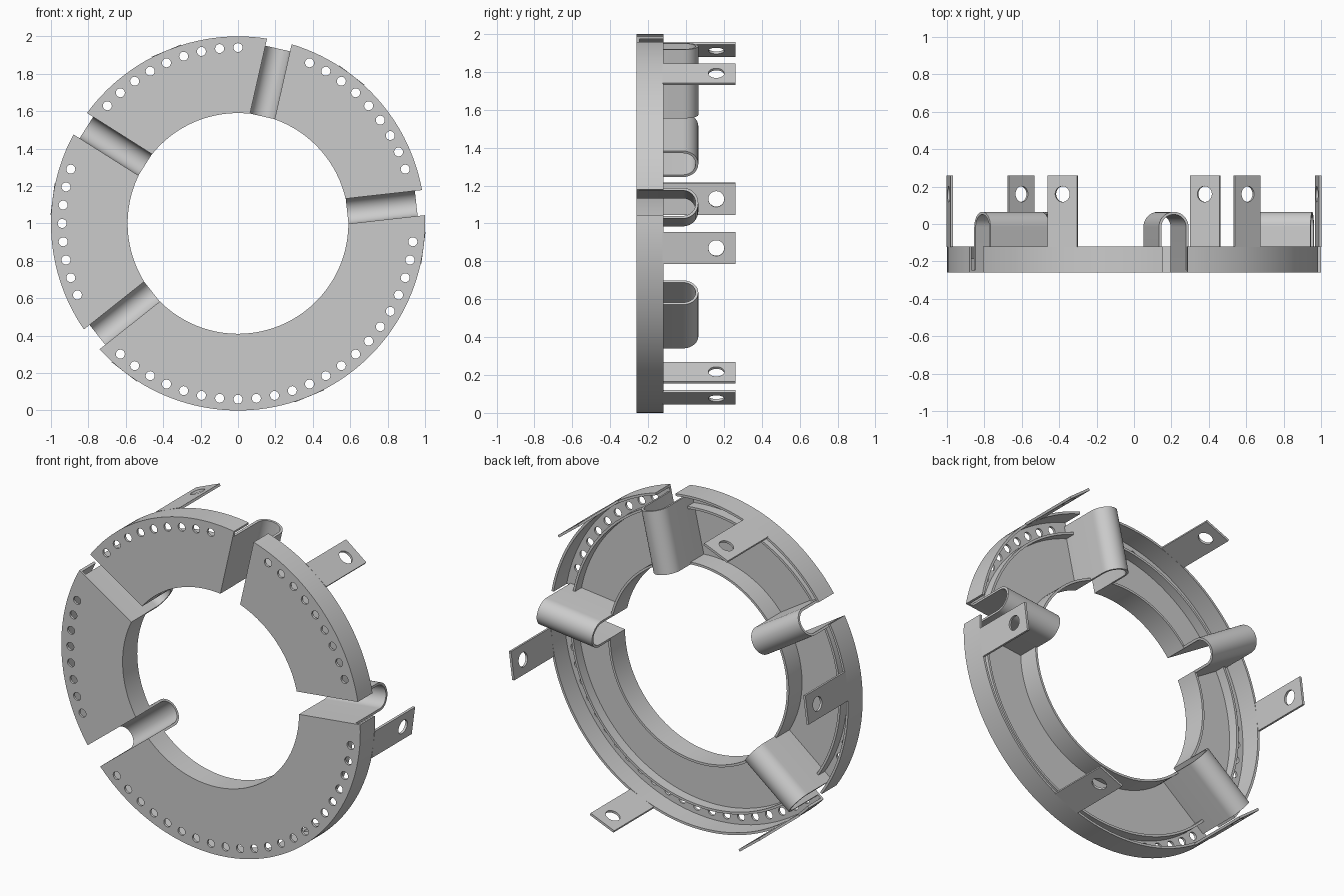
import bpy, bmesh
from math import sin, cos, asin, pi, radians, ceil
from mathutils import Matrix, Vector

if "Cube" in bpy.data.objects:
    bpy.data.objects.remove(bpy.data.objects["Cube"])

CENTRE = Vector((0, 0, 1))
T = 0.014                      # sheet thickness
HALF_GAP = 0.0675
Y_FRONT, Y_RIM = -0.26, -0.12
GAPS = [6.4, 77.2, 147.7, 218.4]
HOLES = [range(18, 67, 6), range(90, 139, 6), range(162, 205, 6), range(228, 355, 6)]


def extrude(name, outlines, depth, matrix):
    """Fill closed outlines (inner ones become holes), thicken, place."""
    cu = bpy.data.curves.new(name, 'CURVE')
    cu.dimensions = '2D'
    cu.fill_mode = 'BOTH'
    cu.extrude = depth / 2
    for pts in outlines:
        sp = cu.splines.new('POLY')
        sp.points.add(len(pts) - 1)
        for p, (x, y) in zip(sp.points, pts):
            p.co = (x, y, 0, 1)
        sp.use_cyclic_u = True
    tmp = bpy.data.objects.new(name + "_outline", cu)
    bpy.context.collection.objects.link(tmp)
    bpy.context.view_layer.update()
    me = bpy.data.meshes.new_from_object(
        tmp.evaluated_get(bpy.context.evaluated_depsgraph_get()))
    bpy.data.objects.remove(tmp)
    bm = bmesh.new()
    bm.from_mesh(me)
    bmesh.ops.remove_doubles(bm, verts=bm.verts, dist=1e-5)
    bm.transform(matrix)
    bmesh.ops.recalc_face_normals(bm, faces=bm.faces)
    bm.to_mesh(me)
    bm.free()
    me.name = name
    ob = bpy.data.objects.new(name, me)
    bpy.context.collection.objects.link(ob)
    bpy.ops.object.select_all(action='DESELECT')
    ob.select_set(True)
    bpy.context.view_layer.objects.active = ob
    bpy.ops.object.shade_smooth_by_angle(angle=radians(30))
    return ob


def circle(cx, cy, r, n=20):
    return [(cx + r * cos(2 * pi * i / n), cy + r * sin(2 * pi * i / n)) for i in range(n)]


def arc(r, a, b, w):
    """Arc between two gaps at angles a and b, each with half width w."""
    a, b = a + asin(w / r), b - asin(w / r)
    n = ceil((b - a) / radians(2.5))
    return [(r * cos(a + (b - a) * i / n), r * sin(a + (b - a) * i / n)) for i in range(n + 1)]


def sector(name, r0, r1, y0, y1, a, b, w=HALF_GAP, holes=()):
    outline = arc(r1, a, b, w) + arc(r0, a, b, w)[::-1]
    m = Matrix.Translation(CENTRE + Vector((0, (y0 + y1) / 2, 0))) @ Matrix.Rotation(pi / 2, 4, 'X')
    return extrude(name, [outline, *holes], y1 - y0, m)


def radial_frame(angle, r):
    """Local x along the tangent, y to the back, z outward at radius r."""
    c, s = cos(angle), sin(angle)
    m = Matrix(((s, 0, c), (0, 1, 0), (-c, 0, s))).to_4x4()
    return Matrix.Translation(CENTRE + Vector((c * r, 0, s * r))) @ m


# four plate sectors with rims and hole rows
for i, g in enumerate(GAPS):
    a = radians(g)
    b = radians(GAPS[(i + 1) % 4] + (360 if i == 3 else 0))
    rows = [circle(0.94 * cos(radians(h)), 0.94 * sin(radians(h)), 0.024) for h in HOLES[i]]
    sector(f"face_plate_{i}", 0.59, 1.0, Y_FRONT, Y_FRONT + T, a, b, holes=rows)
    sector(f"outer_rim_{i}", 1 - T, 1.0, Y_FRONT, Y_RIM, a, b)
    sector(f"inner_rim_{i}", 0.59, 0.59 + T, Y_FRONT, Y_RIM, a, b)
    sector(f"rib_{i}", 0.89, 0.89 + T, Y_FRONT + T, Y_FRONT + 0.075, a, b, HALF_GAP + T / 2)

# U-shaped spring loops bridging the gaps
R_OUT, Y_BEND = HALF_GAP + T, -0.0165
def u_line(r):
    bend = [(r * cos(pi * i / 20), Y_BEND + r * sin(pi * i / 20)) for i in range(21)]
    return [(r, Y_FRONT)] + bend + [(-r, Y_FRONT)]

for i, g in enumerate(GAPS):
    extrude(f"spring_loop_{i}", [u_line(R_OUT) + u_line(HALF_GAP)[::-1]], 0.372,
            radial_frame(radians(g), 0.773))

# six mounting tabs, each with a hole
for i in range(6):
    tab = [(-0.085, Y_RIM - 0.004), (0.085, Y_RIM - 0.004), (0.085, 0.26), (-0.085, 0.26)]
    extrude(f"mounting_tab_{i}", [tab, circle(0, 0.16, 0.042, 32)], T,
            radial_frame(radians(52.5 + 60 * i), 1 - T / 2))
